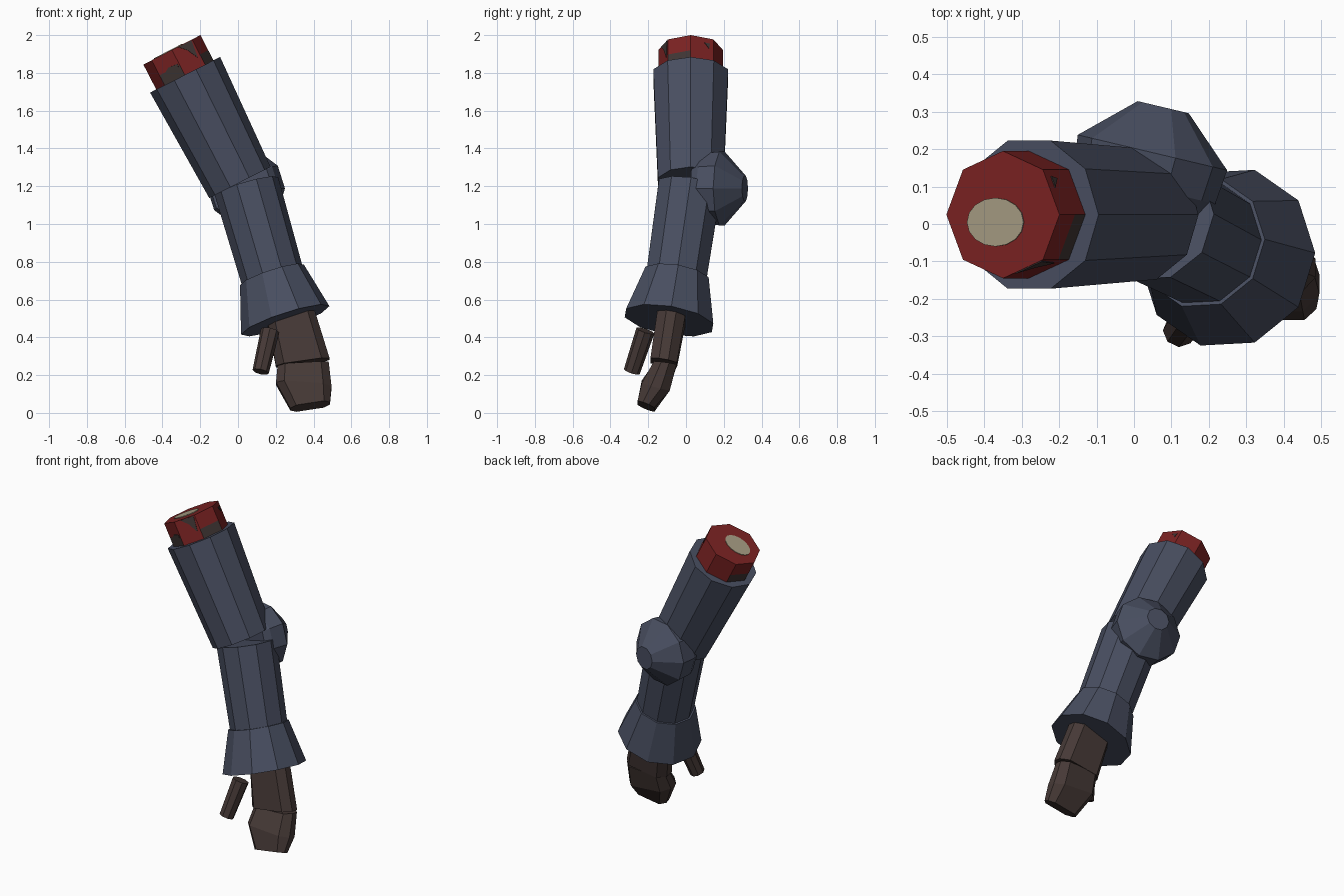
import bpy, bmesh, math
from mathutils import Vector

if "Cube" in bpy.data.objects:
    bpy.data.objects.remove(bpy.data.objects["Cube"], do_unlink=True)


def material(name, rgb):
    m = bpy.data.materials.new(name)
    m.use_nodes = True
    m.diffuse_color = (*rgb, 1)
    bsdf = m.node_tree.nodes["Principled BSDF"]
    bsdf.inputs["Base Color"].default_value = (*rgb, 1)
    bsdf.inputs["Roughness"].default_value = 0.9
    return m


CLOTH = material("slate cloth", (0.065, 0.076, 0.117))
FLESH = material("dark red flesh", (0.195, 0.016, 0.016))
BONE = material("pale bone", (0.376, 0.328, 0.223))
GLOVE = material("brown glove", (0.061, 0.041, 0.037))
DRIED = material("dried brown", (0.05, 0.036, 0.034))


def ring(centre, axis, rx, sides, ry=None):
    """Regular polygon across an axis, with a corner towards +x."""
    a = Vector(axis).normalized()
    u = (Vector((1, 0, 0)) - a * a.x).normalized()
    v = a.cross(u)
    ry = ry or rx
    angles = [math.tau * i / sides for i in range(sides)]
    return [Vector(centre) + u * rx * math.cos(t) + v * ry * math.sin(t) for t in angles]


def slab(centre, side, depth, chamfer=0.3):
    """Chamfered rectangle spanned by two half-extent vectors."""
    u, v = Vector(side), Vector(depth)
    c, k = 1 - chamfer, 0.35
    corners = [(1, -k), (1, k), (c, 1), (-c, 1), (-1, k), (-1, -k), (-c, -1), (c, -1)]
    return [Vector(centre) + u * x + v * y for x, y in corners]


def loft(name, rings, mats, rule=None):
    """Skin a stack of rings, close both ends; rule(level, side) picks the colour."""
    bm = bmesh.new()
    loops = [[bm.verts.new(p) for p in r] for r in rings]
    n = len(loops[0])
    for level, (a, b) in enumerate(zip(loops, loops[1:])):
        for i in range(n):
            j = (i + 1) % n
            f = bm.faces.new((a[i], a[j], b[j], b[i]))
            f.material_index = rule(level, i) if rule else 0
    bm.faces.new(loops[0][::-1])
    bm.faces.new(loops[-1])
    bmesh.ops.recalc_face_normals(bm, faces=bm.faces)
    mesh = bpy.data.meshes.new(name)
    bm.to_mesh(mesh)
    bm.free()
    for m in mats:
        mesh.materials.append(m)
    obj = bpy.data.objects.new(name, mesh)
    bpy.context.collection.objects.link(obj)
    return obj


# Joints along the arm
shoulder = Vector((-0.28, 0.025, 1.79))
elbow = Vector((0.01, 0.025, 1.22))
fore_top = Vector((0.045, 0.02, 1.2))
wrist = Vector((0.18, -0.05, 0.73))
cuff_end = Vector((0.25, -0.09, 0.49))
upper_axis = (shoulder - elbow).normalized()
fore_axis = (fore_top - wrist).normalized()
cuff_axis = Vector((-0.31, 0.16, 0.94))

# Sleeve
loft("upper_sleeve", [ring(elbow, upper_axis, 0.182, 10),
                      ring(shoulder, upper_axis, 0.208, 10)], [CLOTH])
loft("forearm_sleeve", [ring(wrist - fore_axis * 0.02, fore_axis, 0.168, 10),
                        ring(fore_top, fore_axis, 0.175, 10)], [CLOTH])
loft("cuff", [ring(cuff_end, cuff_axis, 0.246, 10),
              ring(wrist, cuff_axis, 0.178, 10)], [CLOTH])

# Elbow pad
pad_axis = Vector((0.23, 0.97, 0))
pad_tip = Vector((0.078, 0.312, 1.188))
loft("elbow_pad", [ring(pad_tip - pad_axis * d, pad_axis, r, 10)
                   for d, r in ((0.26, 0.17), (0.22, 0.195), (0.125, 0.205), (0, 0.07))], [CLOTH])

# Stump, with dried bands low on a few sides
stump_top = Vector((-0.35, 0.025, 1.922))
stump_axis = Vector((-0.46, 0, 0.89)).normalized()
depths = (0.2, 0.09, 0)
stump_rings = [ring(stump_top - stump_axis * d, stump_axis, 0.17, 8) for d in depths]
loft("stump", stump_rings, [FLESH, DRIED],
     lambda level, side: int(level == 0 and side in (3, 5, 7)))


def patch(name, side, points):
    """Thin plate on one stump side; points run along the side and down from the rim."""
    a, b = stump_rings[-1][side], stump_rings[-1][(side + 1) % 8]
    out = (b - a).cross(stump_axis).normalized()
    base = [a.lerp(b, s) - stump_axis * d for s, d in points]
    loft(name, [[p - out * 0.002 for p in base], [p + out * 0.003 for p in base]], [DRIED])


patch("stain_front", 6, [(0.3, 0.003), (0.95, 0.003), (0.85, 0.1), (0.6, 0.04)])
patch("stain_low", 5, [(0.25, 0.095), (0.5, 0.075), (0.95, 0.08), (0.9, 0.1)])
patch("stain_side", 0, [(0.6, 0.03), (0.85, 0.03), (0.8, 0.06)])

# Bone in the cut end
bone = Vector((-0.369, 0.005, 1.912))
loft("bone", [ring(bone + stump_axis * h, stump_axis, 0.085, 16, 0.065)
              for h in (-0.003, 0.004)], [BONE])

# Gloved hand
loft("palm", [slab((0.27, -0.07, 0.55), (0.12, 0, 0.04), (0, 0.075, -0.012)),
              slab((0.343, -0.118, 0.265), (0.142, 0, 0.02), (0, 0.07, -0.012))], [GLOVE])
loft("fingers", [slab((0.345, -0.11, 0.26), (0.135, 0, 0.008), (0, 0.06, -0.008)),
                 slab((0.348, -0.16, 0.145), (0.147, 0, -0.01), (0, 0.074, -0.02)),
                 slab((0.382, -0.212, 0.035), (0.105, 0, 0.016), (0, 0.044, -0.018))], [GLOVE])
thumb_top, thumb_tip = Vector((0.17, -0.215, 0.435)), Vector((0.12, -0.287, 0.218))
loft("thumb", [ring(p, thumb_top - thumb_tip, r, 8)
               for p, r in ((thumb_tip, 0.044), (thumb_top, 0.05))], [GLOVE])
